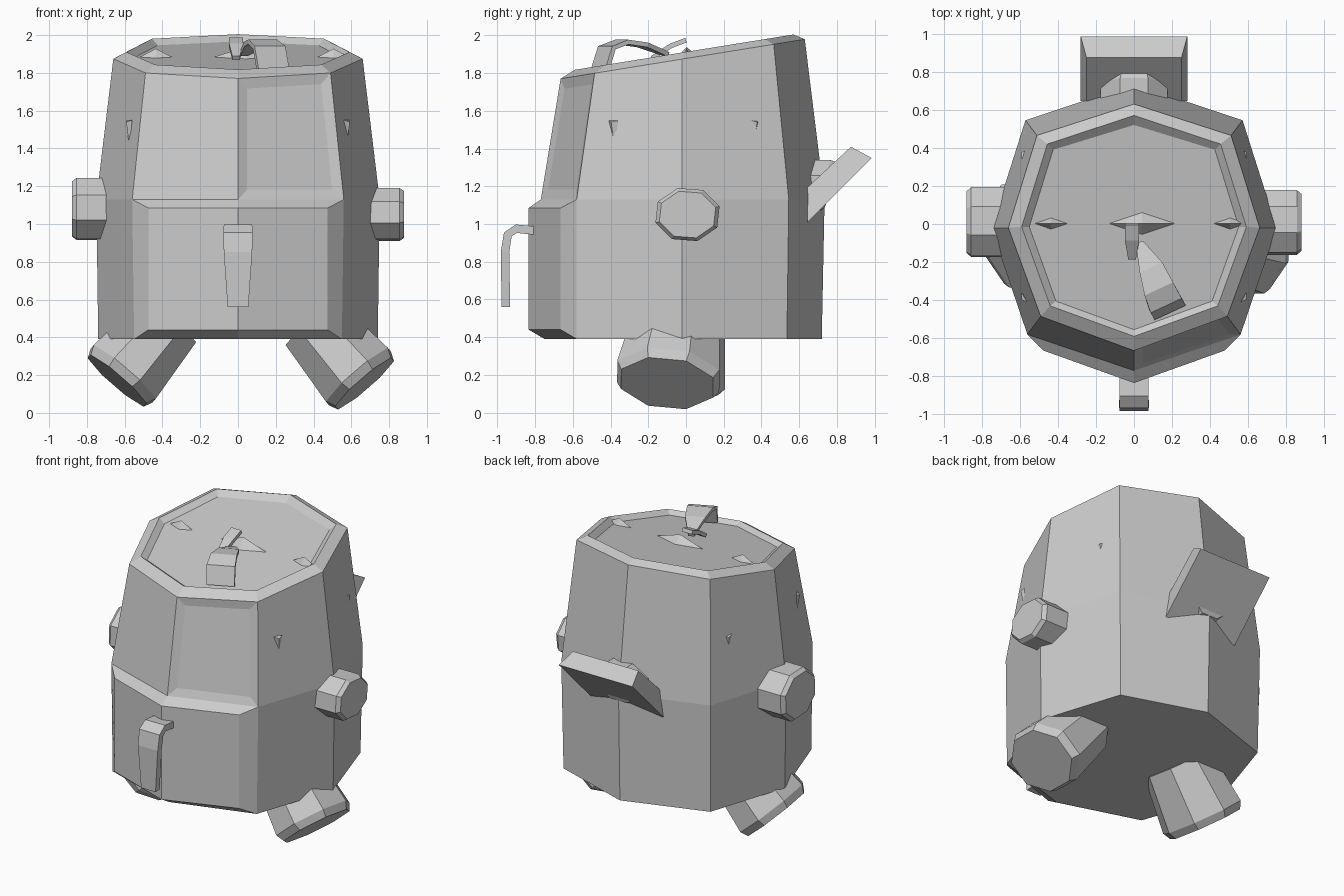
import bpy, bmesh, math
from mathutils import Vector

if "Cube" in bpy.data.objects:
    bpy.data.objects.remove(bpy.data.objects["Cube"])

grey = bpy.data.materials.new("light_grey")
grey.diffuse_color = (0.6, 0.6, 0.6, 1)
grey.use_nodes = True
grey.node_tree.nodes["Principled BSDF"].inputs["Base Color"].default_value = grey.diffuse_color
SLOPE, OCT = 0.1615, [math.tau * i / 8 for i in range(8)]


def lid_z(y, lift=0.0):
    return 1.878 + SLOPE * y + lift


def finish(name, bm):
    bmesh.ops.recalc_face_normals(bm, faces=bm.faces[:])
    me = bpy.data.meshes.new(name)
    bm.to_mesh(me)
    bm.free()
    me.materials.append(grey)
    ob = bpy.data.objects.new(name, me)
    bpy.context.collection.objects.link(ob)
    return ob


def bridge(bm, rings, caps=(True, True)):
    """Skin a list of equal-length closed rings; returns vertex rings and faces."""
    vs = [[bm.verts.new(p) for p in r] for r in rings]
    faces, n = {}, len(vs[0])
    for k in range(len(vs) - 1):
        for i in range(n):
            j = (i + 1) % n
            faces[k, i] = bm.faces.new((vs[k][i], vs[k][j], vs[k + 1][j], vs[k + 1][i]))
    if caps[0]:
        bm.faces.new(vs[0][::-1])
    if caps[1]:
        bm.faces.new(vs[-1])
    return vs, faces


def loft(name, rings):
    bm = bmesh.new()
    bridge(bm, rings)
    return finish(name, bm)


def eight(front, corner, side, back_corner, back):
    """Octagon from its right half: (y), (x, y), (x, y), (x, y), (y)."""
    half = [(0, front), corner, side, back_corner, (0, back)]
    return half + [(-x, y) for x, y in half[3:0:-1]]


# Body with sloping rim and recessed lid
base = eight(-.75, (.55, -.58), (.74, -.02), (.56, .535), .72)
waist = eight(-.77, (.56, -.58), (.75, -.02), (.57, .545), .735)
top = eight(-.665, (.49, -.485), (.66, -.02), (.51, .465), .63)
rim = eight(-.59, (.44, -.43), (.59, -.015), (.455, .42), .57)
well = eight(-.555, (.41, -.405), (.55, -.015), (.425, .39), .52)
rings = [[(x, y, .39) for x, y in base], [(x, y, 1.13) for x, y in waist]]
rings += [[(x, y, lid_z(y, h)) for x, y in r] for r, h in ((top, 0), (rim, .035), (well, .005))]
bm = bmesh.new()
vs, faces = bridge(bm, rings)

# Raised belly panel on the two lower front faces
for i, s in ((0, 1), (7, -1)):
    bm.faces.remove(faces.pop((0, i)))
old = [vs[0][7], vs[0][0], vs[0][1], vs[1][1], vs[1][0], vs[1][7]]
new = [bm.verts.new(p) for p in ((-.475, -.665, .44), (0, -.835, .44), (.475, -.665, .44),
                                 (.475, -.665, 1.085), (0, -.835, 1.085), (-.475, -.665, 1.085))]
for i in range(6):
    j = (i + 1) % 6
    bm.faces.new((old[i], old[j], new[j], new[i]))
bm.faces.new((new[0], new[1], new[4], new[5]))
bm.faces.new((new[1], new[2], new[3], new[4]))

# Window recess on the upper front face
bm.normal_update()
bmesh.ops.recalc_face_normals(bm, faces=bm.faces[:])
bmesh.ops.inset_individual(bm, faces=[faces[1, 0]], thickness=.055, depth=-.012, use_even_offset=True)
finish("body", bm)


# Ears: short eight-sided drums with a chamfered outer rim
def ear(name, s, cy, cz, ry, rz, turn):
    def ring(x, k):
        return [(s * x, cy + k * ry * math.cos(a + turn), cz + k * rz * math.sin(a + turn)) for a in OCT]
    loft(name, [ring(.62, 1), ring(.855, 1), ring(.88, .88)])


ear("right_ear", 1, .008, 1.05, .178, .147, .3)
ear("left_ear", -1, .01, 1.08, .195, .175, .35)


# Feet: splayed tapering eight-sided stumps
def foot(name, s, dx, dy, dz):
    sole = Vector((.67 + dx, -.10 + dy, .155 + dz))
    axis = Vector((.65, -.12, -.75)).normalized()
    u = Vector((0, 1, 0)) - axis * axis.y
    u.normalize()
    v = axis.cross(u)

    def ring(t, k):
        pts = [sole - axis * t + u * (.295 * k * math.cos(a + .39)) + v * (.235 * k * math.sin(a + .39))
               for a in OCT]
        return [(s * p.x, p.y, p.z) for p in pts]
    loft(name, [ring(.42, .84), ring(.05, 1), ring(0, .9)])


foot("right_foot", 1, 0, 0, 0)
foot("left_foot", -1, -.03, .03, .015)

# Tail: slanted slab on a stub
bm = bmesh.new()
slab = [[(-.28, .645, 1.01), (.28, .645, 1.01), (.28, .985, 1.35), (-.28, .985, 1.35)],
        [(-.25, .645, 1.195), (.25, .645, 1.195), (.25, .875, 1.41), (-.25, .875, 1.41)]]
_, f = bridge(bm, slab)
finish("tail_slab", bm)
loft("tail_stub", [[(.19 * k * math.cos(a + .39), y + .05 * math.sin(a + .39),
                     z + .15 * k * math.sin(a + .39)) for a in OCT]
                   for y, z, k in ((.55, 1.2, 1), (.72, 1.2, 1), (.78, 1.2, .85))])


def strap(name, path, thick, cross=Vector((1, 0, 0))):
    """Flat band along a path of (x, y, z, width)."""
    pts = [Vector(p[:3]) for p in path]
    rings = []
    for i, p in enumerate(pts):
        d = (pts[min(i + 1, len(pts) - 1)] - pts[max(i - 1, 0)]).normalized()
        n = cross.cross(d).normalized() * thick / 2
        w = cross * path[i][3] / 2
        rings.append([p - w - n, p + w - n, p + w + n, p - w + n])
    return loft(name, rings)


# Hooked nose hanging in front of the belly panel
strap("nose_hook", [(0, -.80, .965, .15), (0, -.90, .975, .15), (0, -.945, .945, .155),
                    (0, -.96, .85, .15), (0, -.955, .56, .11)], .045)

# Bent strap and upright tab on the lid
strap("lid_strap", [(.03, -.10, 1.90, .04), (.09, -.23, 1.95, .13), (.13, -.34, 1.965, .165),
                    (.165, -.42, 1.935, .18), (.185, -.455, 1.82, .18)], .025,
      Vector((.9, .42, 0)).normalized())
strap("lid_tab", [(-.01, .0, 1.975, .075), (-.01, -.08, 1.945, .075), (-.01, -.18, 1.88, .04)], .025)


# Low faceted darts on the lid
def dart(name, x0, x1, y0, y1, h):
    bm = bmesh.new()
    xm, ym = (x0 + x1) / 2, (y0 + y1) / 2
    ring = [bm.verts.new((x, y, lid_z(y))) for x, y in ((x0, ym), (xm, y0), (x1, ym), (xm, y1))]
    tip = bm.verts.new((xm, ym, lid_z(ym, h)))
    for i in range(4):
        bm.faces.new((ring[i], ring[(i + 1) % 4], tip))
    bm.faces.new(ring[::-1])
    finish(name, bm)


dart("centre_dart", -.145, .23, -.06, .065, .06)
dart("left_dart", -.53, -.34, -.03, .035, .05)
dart("right_dart", .41, .60, -.03, .035, .05)

# Small wedge-shaped nicks on the upper side faces
for sx, side in ((1, "right"), (-1, "left")):
    for sy, end in ((-1, "front"), (1, "back")):
        y = .385 if sy < 0 else .365
        bm = bmesh.new()
        a, b, c, d = [bm.verts.new((sx * x, sy * yy, z)) for x, yy, z in
                      ((.56, y + .025, 1.55), (.59, y - .025, 1.55), (.575, y - .005, 1.41), (.592, y + .012, 1.54))]
        for f3 in ((a, b, c), (a, b, d), (b, c, d), (c, a, d)):
            bm.faces.new(f3)
        finish(f"{side}_{end}_nick", bm)
